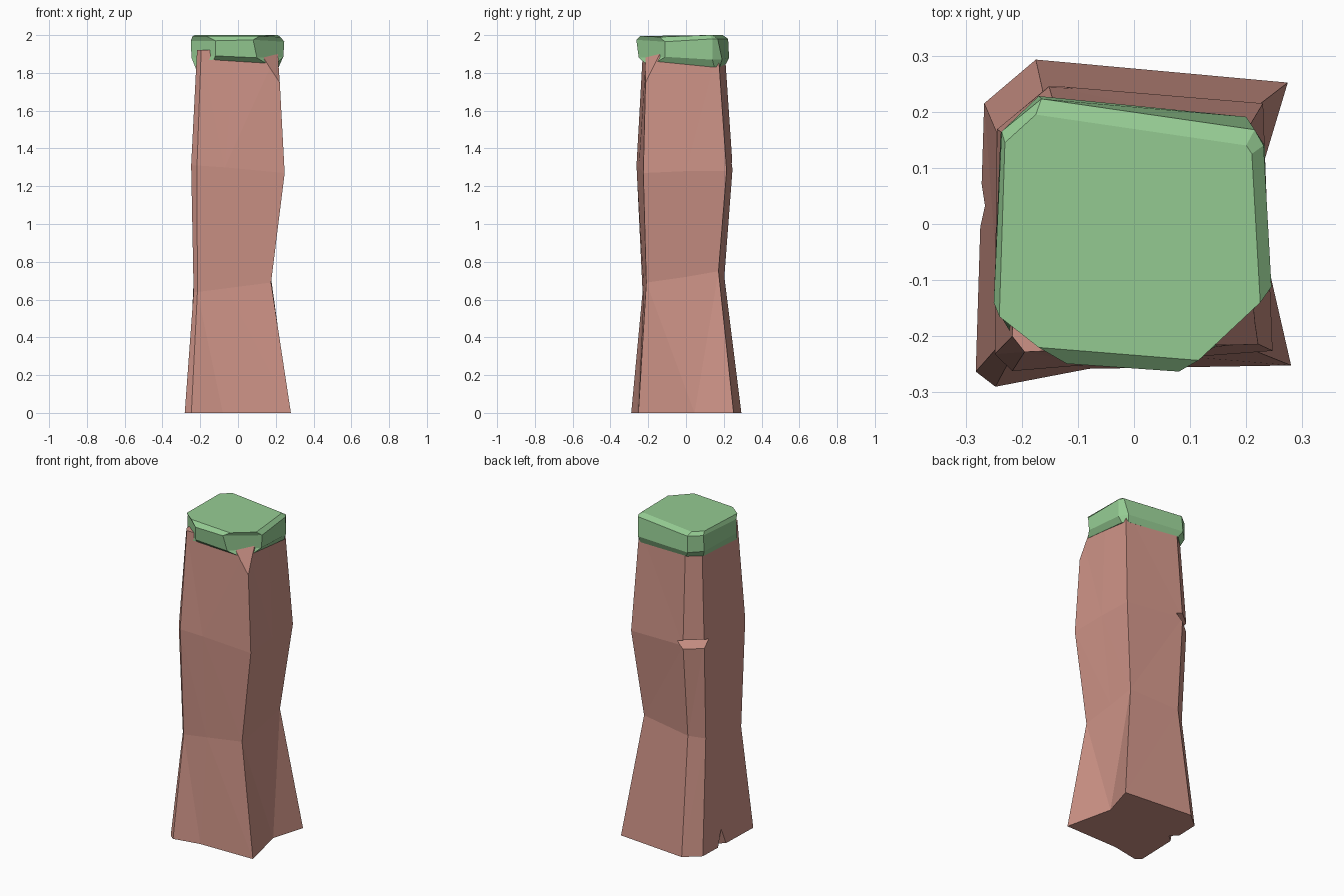
import bpy, bmesh
from mathutils import Vector

if "Cube" in bpy.data.objects:
    bpy.data.objects.remove(bpy.data.objects["Cube"])


def material(name, color):
    m = bpy.data.materials.new(name)
    m.diffuse_color = (*color, 1)
    m.use_nodes = True
    m.node_tree.nodes["Principled BSDF"].inputs["Base Color"].default_value = m.diffuse_color
    return m


def make_object(name, bm, mat=None):
    bmesh.ops.recalc_face_normals(bm, faces=bm.faces)
    me = bpy.data.meshes.new(name)
    bm.to_mesh(me)
    bm.free()
    ob = bpy.data.objects.new(name, me)
    bpy.context.collection.objects.link(ob)
    if mat:
        me.materials.append(mat)
    return ob


def loft(rings):
    """Closed solid through rings of equal point count."""
    bm = bmesh.new()
    vs = [[bm.verts.new(p) for p in r] for r in rings]
    n = len(vs[0])
    for a, b in zip(vs, vs[1:]):
        for i in range(n):
            j = (i + 1) % n
            bm.faces.new((a[i], a[j], b[j], b[i]))
    bm.faces.new(vs[0][::-1])
    bm.faces.new(vs[-1])
    bmesh.ops.recalc_face_normals(bm, faces=bm.faces)
    return bm


def cut(target, points):
    """Subtract the convex hull of the points from the target."""
    bm = bmesh.new()
    for p in points:
        bm.verts.new(p)
    bmesh.ops.convex_hull(bm, input=bm.verts)
    cutter = make_object("notch_cutter", bm)
    cutter.hide_render = True
    mod = target.modifiers.new("notch", "BOOLEAN")
    mod.operation, mod.solver, mod.object = "DIFFERENCE", "EXACT", cutter
    bpy.context.view_layer.objects.active = target
    bpy.ops.object.modifier_apply(modifier=mod.name)
    bpy.data.objects.remove(cutter)


clay = material("clay", (0.61, 0.29, 0.24))
green = material("green", (0.30, 0.60, 0.29))

# Pillar: four uneven rings, left corners chamfered, right corners sharp
base = [(-.247, -.29, 0), (-.08, -.258, 0), (.28, -.252, 0), (.212, .045, 0),
        (.274, .252, 0), (-.175, .293, 0), (-.267, .215, 0), (-.282, -.263, 0)]
waist = [(-.215, -.23, .64), (-.06, -.223, .66), (.175, -.21, .69), (.172, .0, .72),
         (.17, .172, .75), (-.155, .203, .72), (-.235, .14, .70), (-.235, -.21, .64)]
chest = [(-.217, -.262, 1.31), (-.07, -.25, 1.30), (.247, -.226, 1.27), (.238, .0, 1.28),
         (.23, .215, 1.28), (-.152, .247, 1.30), (-.245, .17, 1.31), (-.248, -.232, 1.31)]
neck = [(-.195, -.228, 1.92), (-.02, -.22, 1.92), (.212, -.21, 1.92), (.21, .0, 1.92),
        (.203, .17, 1.92), (-.14, .205, 1.92), (-.212, .145, 1.92), (-.217, -.20, 1.92)]
bm = loft([base, waist, chest, neck])

# Chipped top corner at front right
a, b, c = Vector((.155, -.215, 1.85)), Vector((.213, -.155, 1.87)), Vector((.22, -.214, 1.75))
bmesh.ops.triangulate(bm, faces=[f for f in bm.faces if len(f.verts) == 4])
bmesh.ops.bisect_plane(bm, geom=bm.verts[:] + bm.edges[:] + bm.faces[:],
                       plane_co=a, plane_no=(c - a).cross(b - a), clear_outer=True)
bmesh.ops.holes_fill(bm, edges=[e for e in bm.edges if e.is_boundary], sides=0)
pillar = make_object("pillar", bm, clay)

# Crack at the foot of the left side
cut(pillar, [(-.32, .13, -.05), (-.32, -.06, -.05), (-.32, .03, .25), (-.21, .035, -.05)])

# Wedge notch across the back left corner
mid, out, along = Vector((-.2, .21, 0)), Vector((-.64, .76, 0)), Vector((.76, .64, 0))
wedge = []
for s in (-.14, .14):
    for depth, z in ((-.035, 1.32), (.06, 1.36), (.06, 1.19)):
        wedge.append(mid + along * s + out * depth + Vector((0, 0, z)))
cut(pillar, wedge)

# Cap: faceted slab with cut corners and a sagging lower edge
top = [(-.17, -.22, 1.995), (.115, -.243, 1.995), (.225, -.14, 1.99), (.21, .125, 2.0),
       (.20, .14, 2.0), (-.175, .195, 2.0), (-.23, .145, 2.0), (-.24, -.165, 1.995)]
upper = [(-.12, -.249, 1.97), (.08, -.263, 1.975), (.245, -.112, 1.965), (.231, .14, 1.98),
         (.215, .168, 1.98), (-.165, .223, 1.98), (-.236, .165, 1.98), (-.25, -.14, 1.97)]
lower = [(-.12, -.247, 1.89), (.10, -.25, 1.88), (.24, -.11, 1.885), (.233, .14, 1.87),
         (.20, .191, 1.87), (-.17, .228, 1.88), (-.238, .16, 1.88), (-.246, -.15, 1.88)]
rim = [(-.17, -.228, 1.835), (.15, -.214, 1.85), (.215, -.15, 1.86), (.215, .15, 1.83),
       (.19, .178, 1.83), (-.15, .21, 1.845), (-.22, .145, 1.84), (-.222, -.19, 1.82)]
# front underside rises towards the middle of the face
rim[0] = (-.13, -.222, 1.865)
rim_bm = loft([rim, lower, upper, top])
make_object("cap", rim_bm, green)
